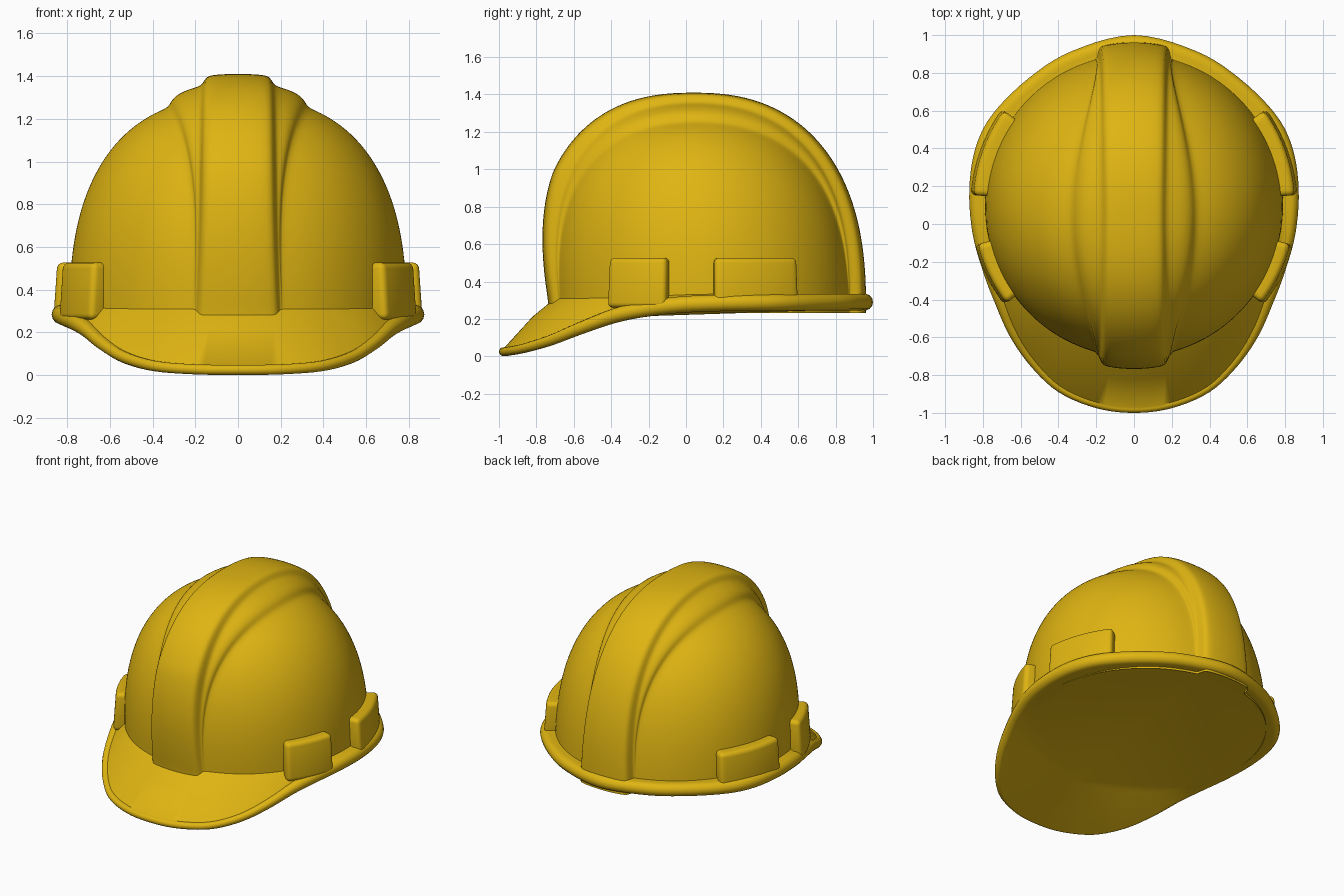
import bpy, bmesh, math
from mathutils import Vector

old = bpy.data.objects.get("Cube")
if old:
    bpy.data.objects.remove(old, do_unlink=True)

yellow = bpy.data.materials.new("safety_yellow")
yellow.use_nodes = True
colour = (0.74, 0.46, 0.006, 1)
yellow.diffuse_color = colour
yellow.node_tree.nodes["Principled BSDF"].inputs["Base Color"].default_value = colour

CY, Z0 = 0.1, 0.27            # centre of the shell and height of its base
A, B, H, N = 0.79, 0.8, 1.03, 2.5


def finish(name, bm, angle=None):
    """Turn a bmesh into a smooth shaded yellow object."""
    bmesh.ops.remove_doubles(bm, verts=bm.verts, dist=0.0005)
    bmesh.ops.recalc_face_normals(bm, faces=bm.faces)
    mesh = bpy.data.meshes.new(name)
    bm.to_mesh(mesh)
    bm.free()
    obj = bpy.data.objects.new(name, mesh)
    bpy.context.collection.objects.link(obj)
    mesh.materials.append(yellow)
    mesh.shade_smooth()
    if angle:
        bpy.ops.object.select_all(action='DESELECT')
        obj.select_set(True)
        bpy.context.view_layer.objects.active = obj
        bpy.ops.object.shade_smooth_by_angle(angle=math.radians(angle))
    return obj


def bridge(bm, rows, closed=False):
    """Fill quads between neighbouring rows of vertices."""
    pairs = list(zip(rows, rows[1:]))
    if closed:
        pairs.append((rows[-1], rows[0]))
    for p, q in pairs:
        for i in range(len(p) - 1):
            bm.faces.new((p[i], p[i + 1], q[i + 1], q[i]))


def mirror(obj):
    mod = obj.modifiers.new("mirror", 'MIRROR')
    mod.use_clip = True


def shell_point(x, t, lift):
    """Point on the rounded shell, pushed out along the surface normal."""
    y = B * math.sqrt(max(0, 1 - (x / A) ** 2)) * -math.cos(t)
    rho = min(1, math.hypot(x / A, y / B))
    z = H * max(0, 1 - rho ** N) ** (1 / N)
    k = rho ** (N - 2)
    n = Vector((k * x / A ** 2, k * y / B ** 2, z ** (N - 1) / H ** N))
    if n.length > 0:
        n.normalize()
    p = Vector((x, y, z)) + n * lift
    return Vector((p.x, p.y + CY - 0.05 * p.z, p.z + Z0))


# Shell: columns follow the edges of the centre ridge and its side steps
bm = bmesh.new()
rows = []
STEPS = 72
for j in range(STEPS + 1):
    t = math.pi * j / STEPS
    s = max(0, math.sin(t)) ** 0.8
    front = t < math.pi / 2
    if front:
        ridge = 0.035 + 0.075 * min(1, s / 0.6)
    else:
        ridge = 0.065 + 0.045 * s
    step = 0.06 * s
    w = 0.165 + 0.035 * (1 - s) ** 2
    gap = 0.012 + 0.15 * s ** 3
    cols = [(0, ridge), (w * 0.4, ridge), (w - 0.05, ridge - 0.002),
            (w - 0.025, ridge * 0.85 + step * 0.15), (w - 0.008, step + (ridge - step) * 0.2),
            (w + gap * 0.08, step), (w + gap * 0.4, step * 0.92),
            (w + gap * 0.72, step * 0.7), (w + gap * 0.88, step * 0.35), (w + gap, 0)]
    edge = w + gap
    for k in range(1, 19):
        cols.append((edge + (A - edge) * math.sin(math.pi / 2 * k / 18), 0))
    pts = [shell_point(x, t, lift) for x, lift in cols]
    rows.append([bm.verts.new(p) for p in pts])
# short skirt that sinks into the brim
for j, at in ((0, 0), (STEPS, STEPS + 2)):
    skirt = [bm.verts.new((v.co.x, v.co.y, 0.232)) for v in rows[at]]
    rows.insert(0 if j == 0 else len(rows), skirt)
    if j == 0:
        STEPS_END = len(rows) - 1
        rows_last = rows[-1]
    if at == 0:
        rows.append(rows_last)      # keep index of the back row simple
        rows.append(rows_last)
rows = [r for i, r in enumerate(rows) if i == 0 or r is not rows[i - 1]]
bridge(bm, rows)
shell = finish("shell", bm)
mirror(shell)
sub = shell.modifiers.new("smooth", 'SUBSURF')
sub.levels = sub.render_levels = 1

# Brim: rounded lip swept round the outline, dipping into a peak at the front
half = [(0, 1.0, .29), (.33, .915, .29), (.56, .77, .29), (.75, .58, .288),
        (.84, .4, .287), (.872, .18, .285), (.855, -.05, .275), (.80, -.25, .25),
        (.74, -.41, .215), (.66, -.59, .15), (.55, -.75, .085), (.40, -.89, .043),
        (.2, -.975, .027), (0, -1.0, .025)]
ctrl = [Vector(p) for p in half]
ctrl += [Vector((-p.x, p.y, p.z)) for p in ctrl[-2:0:-1]]
count = len(ctrl)
outline = []
for i in range(count):
    a, b, c, d = (ctrl[(i + k) % count] for k in (-1, 0, 1, 2))
    for k in range(5):
        u = k / 5
        outline.append(0.5 * (2 * b + (c - a) * u + (2 * a - 5 * b + 4 * c - d) * u ** 2
                              + (3 * b - a - 3 * c + d) * u ** 3))
bm = bmesh.new()
sections = []
for p in outline:
    out = Vector((p.x, p.y - CY, 0)).normalized()
    r = 0.024 + 0.021 * max(0, min(1, (p.z - 0.03) / 0.25))
    c = p - out * r
    up = Vector((0, 0, 1))
    inner = out * 0.77 + Vector((0, CY, 0))
    top = inner + up * 0.335
    bottom = inner + up * (0.225 + 0.025 * out.y)
    lip = []
    for k in range(9):
        ang = math.radians(105 - 210 * k / 8)
        lip.append(c + out * (r * math.cos(ang)) + up * (r * math.sin(ang)))
    mid = top.lerp(lip[0], 0.5) + up * 0.08 * max(0, 0.29 - p.z)
    sections.append([bm.verts.new(q) for q in [top, mid, *lip, bottom]])
bridge(bm, sections, closed=True)
bm.faces.new([s[-1] for s in sections])      # flat underside
finish("brim", bm, 50)


# Accessory slots: curved blocks hugging the shell on both sides
def slot(name, start, end):
    bm = bmesh.new()
    rows = []
    for k in range(11):
        ang = math.radians(start + (end - start) * k / 10)
        ring = [(0.74, 0.26), (0.868, 0.26), (0.85, 0.527), (0.74, 0.527)]
        rows.append([bm.verts.new((r * math.cos(ang), CY + r * math.sin(ang), z))
                     for r, z in ring + ring[:1]])
    bridge(bm, rows)
    for r in (rows[0], rows[-1]):
        bm.faces.new(r[:4])
    obj = finish(name, bm)
    bev = obj.modifiers.new("rounded", 'BEVEL')
    bev.width, bev.segments, bev.limit_method = 0.028, 4, 'ANGLE'
    mirror(obj)


slot("front_slots", -37.5, -14)
slot("rear_slots", 3.5, 36)
